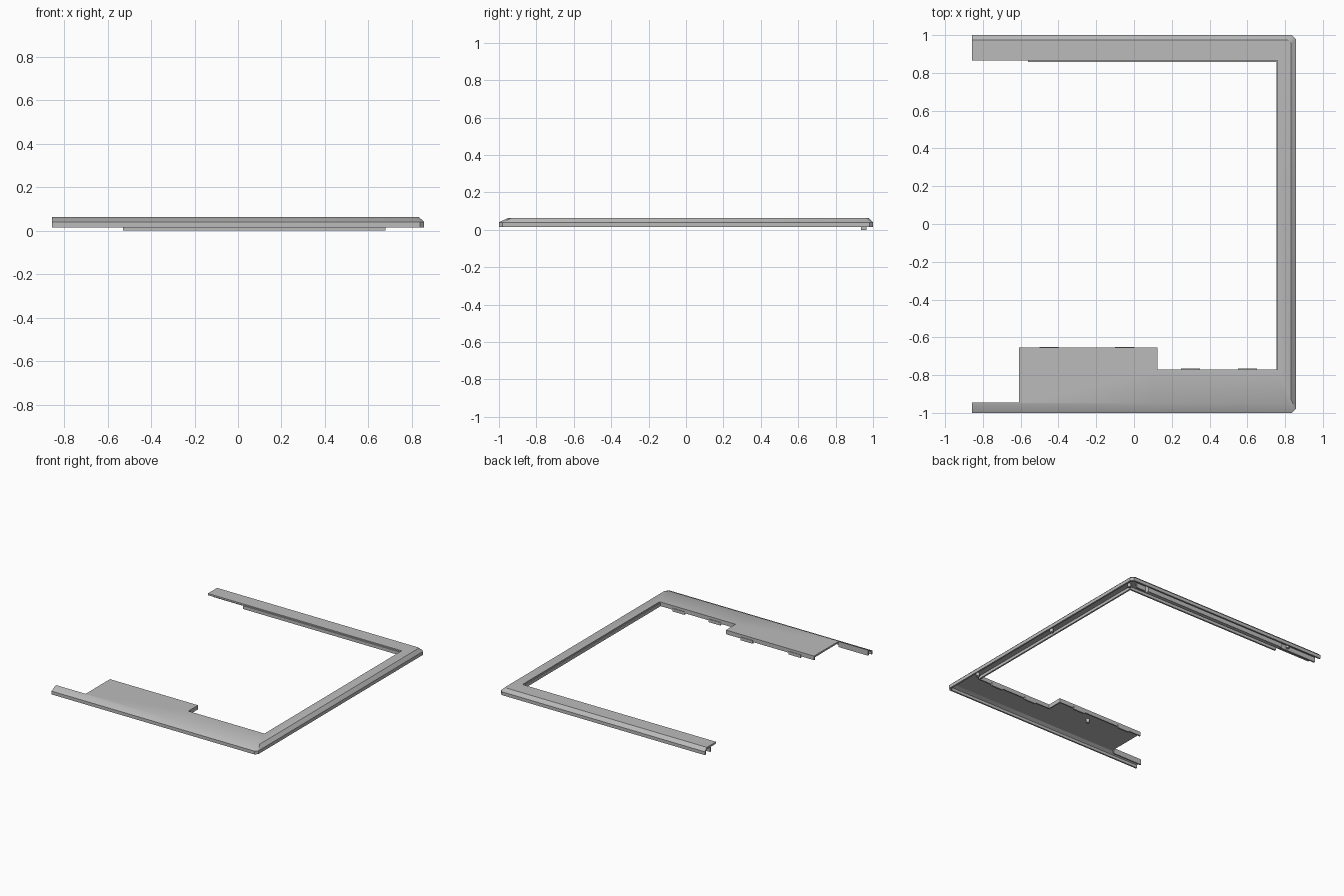
import bpy
import bmesh
from mathutils import Matrix

if "Cube" in bpy.data.objects:
    bpy.data.objects.remove(bpy.data.objects["Cube"], do_unlink=True)

grey = bpy.data.materials.new("plain_grey")
grey.use_nodes = True
COLOUR = (0.5, 0.5, 0.5, 1)
grey.diffuse_color = COLOUR
grey.node_tree.nodes["Principled BSDF"].inputs["Base Color"].default_value = COLOUR

X = 0.857                            # half width
STEP_L, STEP_R = -0.61, 0.125        # wide part of the front panel
RIM, WIDE, NARROW = -0.945, -0.655, -0.77
IN_X, IN_Y = 0.76, 0.865             # inner edges of side and back bars
TOP, UNDER, BASE = 0.064, 0.051, 0.015


def finish(bm, name):
    bmesh.ops.recalc_face_normals(bm, faces=bm.faces)
    mesh = bpy.data.meshes.new(name)
    bm.to_mesh(mesh)
    bm.free()
    obj = bpy.data.objects.new(name, mesh)
    bpy.context.collection.objects.link(obj)
    mesh.materials.append(grey)
    return obj


def box(name, x0, x1, y0, y1, z0, z1):
    bm = bmesh.new()
    size = Matrix.Diagonal((x1 - x0, y1 - y0, z1 - z0, 1))
    centre = Matrix.Translation(((x0 + x1) / 2, (y0 + y1) / 2, (z0 + z1) / 2))
    bmesh.ops.create_cube(bm, size=1, matrix=centre @ size)
    return finish(bm, name)


def boss(name, x, y, z0, radius=0.013):
    bm = bmesh.new()
    depth = UNDER + 0.004 - z0
    bmesh.ops.create_cone(bm, cap_ends=True, segments=16, radius1=radius, radius2=radius,
                          depth=depth, matrix=Matrix.Translation((x, y, z0 + depth / 2)))
    return finish(bm, name)


# Frame shell: rows of the bar section, each following the open frame outline
front_x = (-X, STEP_L, STEP_L, STEP_R, STEP_R)


def outer_row(z, front, side, back, c=0.02):
    xs, yf, yb = X - side, front - 1, 1 - back
    pts = [(x, yf) for x in front_x]
    pts += [(xs - c, yf), (xs, yf + c), (xs, yb - c), (xs - c, yb), (-X, yb)]
    return [(x, y, z) for x, y in pts]


def inner_row(z):
    pts = list(zip(front_x, (RIM, RIM, WIDE, WIDE, NARROW)))
    pts += [(IN_X, NARROW)] * 2 + [(IN_X, IN_Y)] * 2 + [(-X, IN_Y)]
    return [(x, y, z) for x, y in pts]


rows = [
    outer_row(BASE, 0, 0, 0),
    outer_row(0.04, 0, 0, 0),
    outer_row(TOP, 0.05, 0.025, 0.025),
    inner_row(TOP),
    inner_row(UNDER),
    outer_row(UNDER, 0.035, 0.025, 0.025),
    outer_row(0.036, 0.012, 0.012, 0.012),
    outer_row(BASE, 0.012, 0.012, 0.012),
]
bm = bmesh.new()
grid = [[bm.verts.new(p) for p in row] for row in rows]
for i, row in enumerate(grid):
    below = grid[i - 1]
    for j in range(len(row) - 1):
        bm.faces.new((below[j], below[j + 1], row[j + 1], row[j]))
for end in (0, -1):
    bm.faces.new([row[end] for row in grid])
bmesh.ops.remove_doubles(bm, verts=bm.verts, dist=0.0005)
bmesh.ops.dissolve_degenerate(bm, edges=bm.edges, dist=0.0005)
frame = finish(bm, "frame_shell")
bpy.ops.object.select_all(action="DESELECT")
frame.select_set(True)
bpy.context.view_layer.objects.active = frame
bpy.ops.object.shade_smooth_by_angle(angle=0.52)

# Lips hanging below the inner edges
T = 0.01
LIP = 0.033
HANG = UNDER + 0.004
box("front_lip_wide", STEP_L, STEP_R, WIDE - T, WIDE, LIP, HANG)
box("front_lip_step", STEP_R - T, STEP_R, NARROW - T, WIDE, LIP, HANG)
box("front_lip_narrow", STEP_R, IN_X, NARROW - T, NARROW, LIP, HANG)
box("strip_lip", -X, STEP_L, RIM - T, RIM, 0.022, HANG)
box("side_lip", IN_X - 0.006, IN_X + 0.006, NARROW, IN_Y, 0.03, HANG)
box("back_lip", -0.56, IN_X, IN_Y - 0.008, IN_Y + 0.004, 0.03, HANG)

# Wall and tongue under the back bar
box("back_wall", -X, IN_X, 0.925, 0.937, BASE, HANG)
box("back_tongue", -0.53, 0.68, 0.935, 0.965, 0, HANG)

# Clip tabs along the front lip
for i, x in enumerate((-0.45, -0.05, 0.3, 0.6)):
    edge = WIDE if x < STEP_R else NARROW
    box(f"front_tab_{i}", x - 0.05, x + 0.05, edge - 0.008, edge + 0.004, 0.022, 0.045)

# Screw bosses on the underside
for i, (x, y) in enumerate(((0.8, 0.06), (0.8, -0.74), (0.79, 0.89), (-0.2, -0.74), (-0.6, 0.95))):
    boss(f"screw_boss_{i}", x, y, 0.025)
